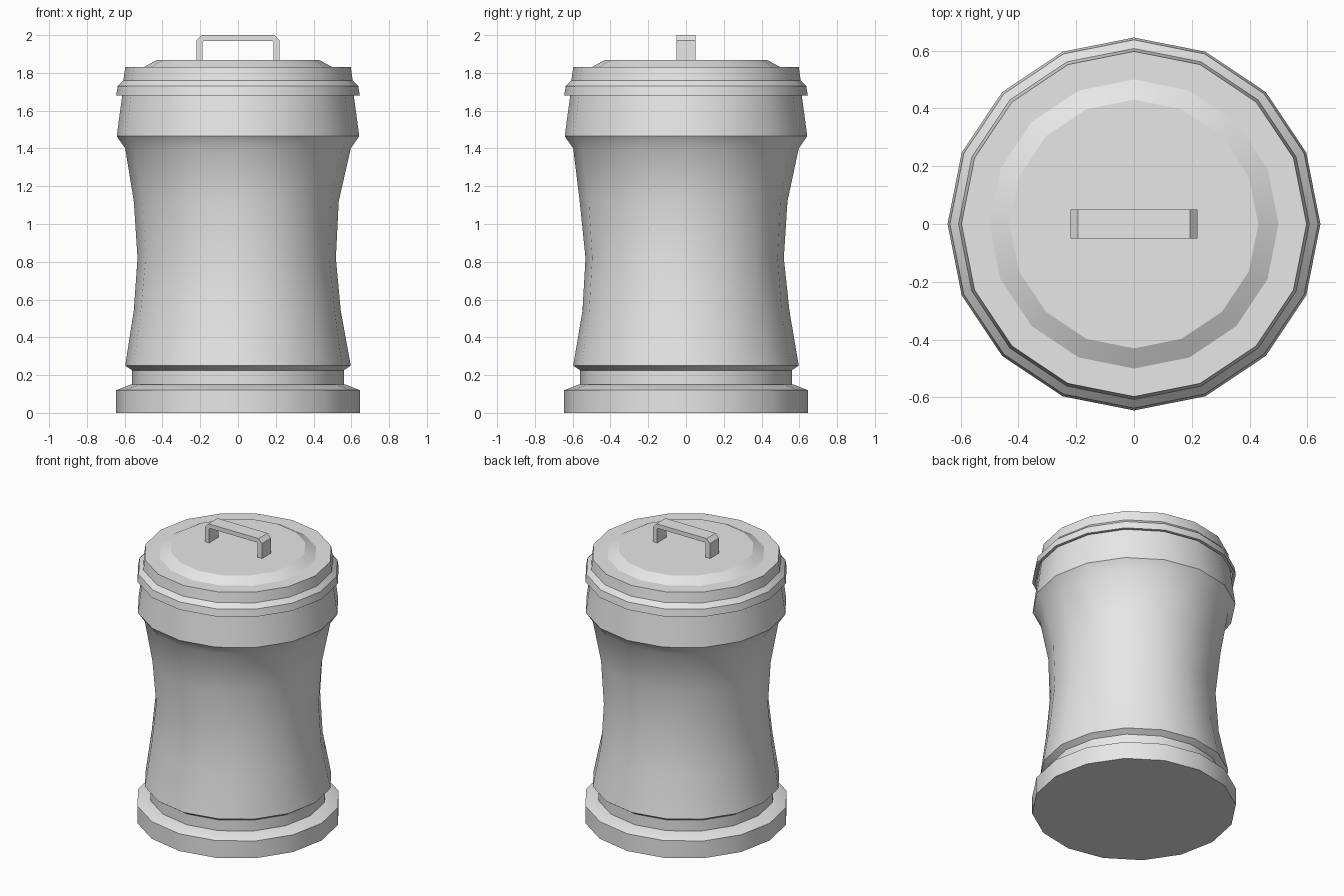
import bpy
import bmesh
from math import cos, sin, pi, radians

if "Cube" in bpy.data.objects:
    bpy.data.objects.remove(bpy.data.objects["Cube"], do_unlink=True)

SIDES = 16

metal = bpy.data.materials.new("grey_metal")
metal.use_nodes = True
GREY = (0.8, 0.8, 0.8, 1.0)
metal.diffuse_color = GREY
metal.node_tree.nodes["Principled BSDF"].inputs["Base Color"].default_value = GREY


def finish(name, bm, angle):
    bmesh.ops.recalc_face_normals(bm, faces=bm.faces)
    mesh = bpy.data.meshes.new(name)
    bm.to_mesh(mesh)
    bm.free()
    mesh.materials.append(metal)
    obj = bpy.data.objects.new(name, mesh)
    bpy.context.collection.objects.link(obj)
    bpy.ops.object.select_all(action='DESELECT')
    obj.select_set(True)
    bpy.context.view_layer.objects.active = obj
    bpy.ops.object.shade_smooth_by_angle(angle=radians(angle))
    return obj


def turned(name, profile, angle=25, offset=lambda a, z: 0.0):
    """Turn a (radius, height) profile around z and cap both ends."""
    bm = bmesh.new()
    rings = []
    for r, z in profile:
        ring = []
        for i in range(SIDES):
            a = 2 * pi * i / SIDES
            rr = r + offset(a, z)
            ring.append(bm.verts.new((rr * cos(a), rr * sin(a), z)))
        rings.append(ring)
    for low, high in zip(rings, rings[1:]):
        for i in range(SIDES):
            j = (i + 1) % SIDES
            bm.faces.new((low[i], low[j], high[j], high[i]))
    bm.faces.new(rings[0])
    bm.faces.new(rings[-1])
    return finish(name, bm, angle)


# Base plinth with recessed neck
turned("base", [(0.645, 0), (0.645, 0.12), (0.57, 0.15),
                (0.56, 0.15), (0.56, 0.23)])


# Slightly battered waist: shallow uneven dents, strongest at mid height
def dents(a, z):
    if not 0.4 < z < 1.3:
        return 0.0
    uneven = 0.007 * cos(3 * a + 4 * z) - 0.006 * sin(a)
    if z > 1:
        uneven -= 0.015 * max(0, cos(a)) ** 2
    return uneven


# Barrel body with flared collar
turned("body", [(0.56, 0.225), (0.597, 0.25), (0.548, 0.54), (0.525, 0.82),
                (0.55, 1.12), (0.597, 1.4), (0.642, 1.465), (0.605, 1.74)],
       30, dents)

# Lid: hollow lip, stepped rim and raised centre
turned("lid", [(0.58, 1.725), (0.618, 1.725), (0.625, 1.68), (0.645, 1.68),
               (0.637, 1.73), (0.607, 1.76), (0.597, 1.83), (0.5, 1.83),
               (0.43, 1.868)])

# Handle: bent flat strap with chamfered corners
half = [(0.22, 1.86), (0.22, 1.972), (0.193, 2.0)]
inner = [(0.187, 1.86), (0.187, 1.963), (0.18, 1.97)]
outline = half + [(-x, z) for x, z in reversed(half)]
outline += [(-x, z) for x, z in inner] + list(reversed(inner))
bm = bmesh.new()
strap = bm.faces.new([bm.verts.new((x, -0.05, z)) for x, z in outline])
extruded = bmesh.ops.extrude_face_region(bm, geom=[strap], use_keep_orig=True)
moved = [v for v in extruded["geom"] if isinstance(v, bmesh.types.BMVert)]
bmesh.ops.translate(bm, verts=moved, vec=(0, 0.1, 0))
finish("handle", bm, 25)
